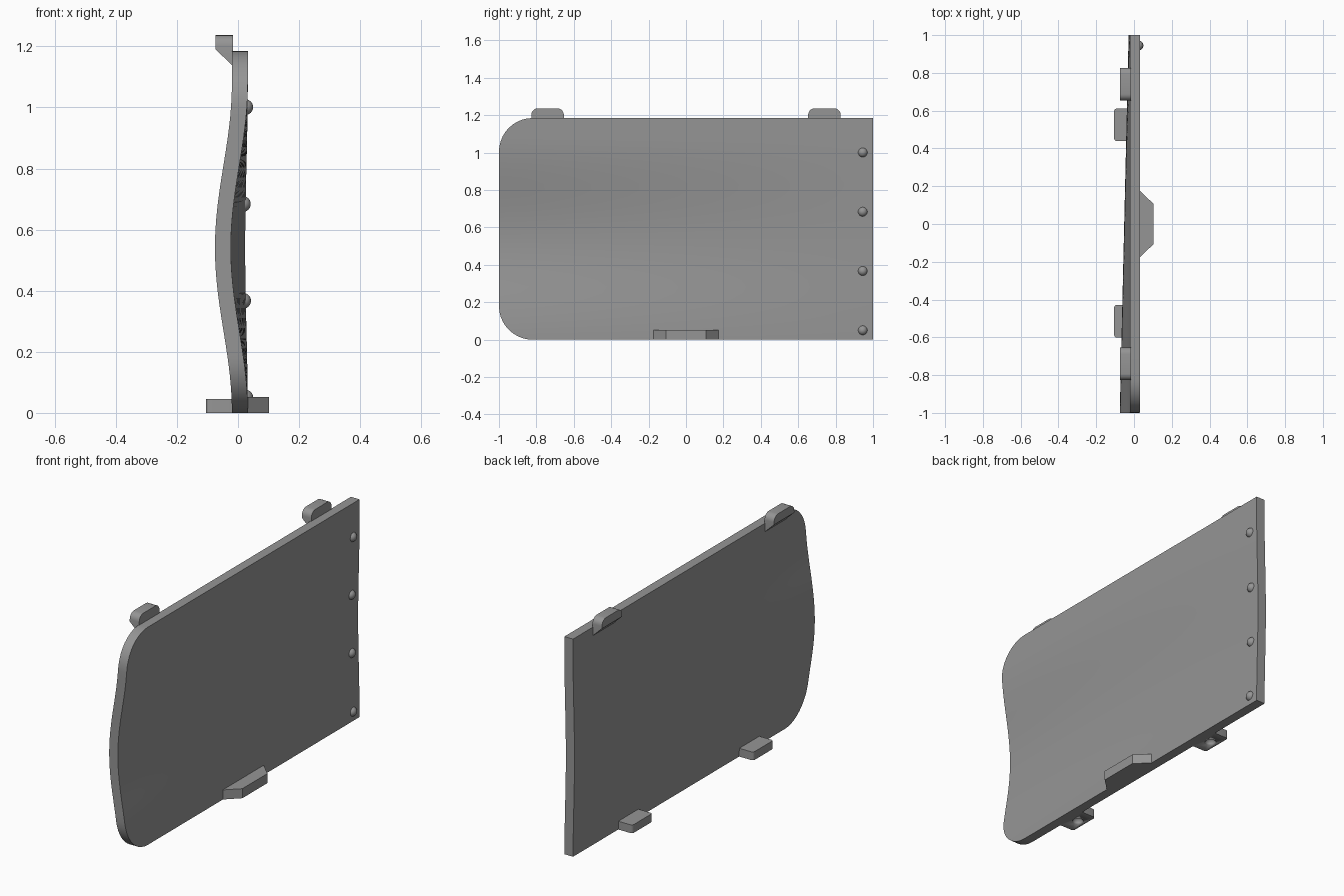
import bpy, bmesh, math

if "Cube" in bpy.data.objects:
    bpy.data.objects.remove(bpy.data.objects["Cube"])

H, R, T = 1.185, 0.18, 0.052          # panel height, corner radius, thickness
grey = bpy.data.materials.new("mid grey")
grey.diffuse_color = (0.30, 0.30, 0.30, 1)
grey.use_nodes = True
grey.node_tree.nodes["Principled BSDF"].inputs["Base Color"].default_value = grey.diffuse_color


def bulge(y, z):
    """Sideways bow of the panel, strongest at the front edge."""
    if z <= 0 or z >= 1.08:
        return 0.0
    return -(0.032 - 0.0235 * y) * math.sin(math.pi * z / 1.08) ** 2


def finish(name, bm, smooth=True):
    bmesh.ops.recalc_face_normals(bm, faces=bm.faces)
    me = bpy.data.meshes.new(name)
    bm.to_mesh(me)
    bm.free()
    ob = bpy.data.objects.new(name, me)
    bpy.context.collection.objects.link(ob)
    me.materials.append(grey)
    if smooth:
        bpy.ops.object.select_all(action='DESELECT')
        ob.select_set(True)
        bpy.context.view_layer.objects.active = ob
        bpy.ops.object.shade_smooth_by_angle(angle=math.radians(30))
    return ob


def prism(name, pts, to3d, depth):
    """Extrude a flat outline along a vector."""
    bm = bmesh.new()
    f = bm.faces.new([bm.verts.new(to3d(a, b)) for a, b in pts])
    ext = bmesh.ops.extrude_face_region(bm, geom=[f])
    bmesh.ops.translate(bm, vec=depth,
                        verts=[v for v in ext['geom'] if isinstance(v, bmesh.types.BMVert)])
    return bm


def round_edges(bm, test, radius, segments=5):
    edges = [e for e in bm.edges if test(e.verts[0].co, e.verts[1].co)]
    bmesh.ops.bevel(bm, geom=edges, offset=radius, segments=segments,
                    profile=0.5, affect='EDGES')


# Bowed panel with two rounded front corners
steps = 10
arc = [R * (1 - math.cos(math.pi / 2 * i / steps)) for i in range(steps + 1)]
mid = [R + (H - 2 * R) * i / 24 for i in range(1, 24)]
heights = arc + mid + [H - z for z in reversed(arc)]
bm = bmesh.new()
rows = []
for z in heights:
    d = max(R - z, z - (H - R), 0)
    y0 = -1 + R - math.sqrt(max(R * R - d * d, 0))
    ys = [y0 + (1 - y0) * j / 12 for j in range(13)]
    rows.append([bm.verts.new((-0.02 + bulge(y, z), y, z)) for y in ys])
for a, b in zip(rows, rows[1:]):
    for j in range(12):
        bm.faces.new((a[j], a[j + 1], b[j + 1], b[j]))
ext = bmesh.ops.extrude_face_region(bm, geom=bm.faces[:])
bmesh.ops.translate(bm, vec=(T, 0, 0),
                    verts=[v for v in ext['geom'] if isinstance(v, bmesh.types.BMVert)])
finish("panel", bm)

# Top hooks: wedge-bottomed tabs with rounded upper corners
hook = [(-0.016, 1.135), (-0.016, 1.237), (-0.073, 1.237), (-0.073, 1.19)]
for i, y in enumerate((-0.74, 0.74)):
    bm = prism("top_hook", hook, lambda a, b: (a, y - 0.087, b), (0, 0.174, 0))
    round_edges(bm, lambda p, q: abs(p.y - q.y) < 1e-4 and min(p.z, q.z) > 1.2, 0.035)
    finish(f"top_hook_{i + 1}", bm)

# Bottom tabs with a round dimple underneath
for i, y in enumerate((-0.515, 0.525)):
    bm = bmesh.new()
    bmesh.ops.create_cube(bm, size=1)
    for v in bm.verts:
        v.co = (-0.06 + v.co.x * 0.09, y + v.co.y * 0.172, 0.0225 + v.co.z * 0.045)
    round_edges(bm, lambda p, q: abs(p.z - q.z) > 0.01 and max(p.x, q.x) < -0.09, 0.012, 3)
    tab = finish(f"bottom_tab_{i + 1}", bm)
    bm = bmesh.new()
    bmesh.ops.create_uvsphere(bm, u_segments=24, v_segments=12, radius=0.028)
    bmesh.ops.translate(bm, vec=(-0.062, y, 0), verts=bm.verts)
    cutter = finish(f"dimple_cutter_{i + 1}", bm)
    cutter.hide_render = True
    cutter.hide_viewport = True
    cut = tab.modifiers.new("dimple", 'BOOLEAN')
    cut.operation = 'DIFFERENCE'
    cut.solver = 'EXACT'
    cut.object = cutter

# Finger lip with sloped ends on the outer bottom edge
lip = [(0.02, -0.175), (0.032, -0.175), (0.102, -0.108),
       (0.102, 0.108), (0.032, 0.175), (0.02, 0.175)]
finish("finger_lip", prism("finger_lip", lip, lambda a, b: (a, b, 0), (0, 0, 0.052)), False)

# Row of round studs near the back edge
for i in range(4):
    z = 0.05 + i * 0.317
    bm = bmesh.new()
    bmesh.ops.create_uvsphere(bm, u_segments=20, v_segments=12, radius=0.026)
    bmesh.ops.translate(bm, vec=(0.024 + bulge(0.945, z), 0.945, z), verts=bm.verts)
    finish(f"stud_{i + 1}", bm)
